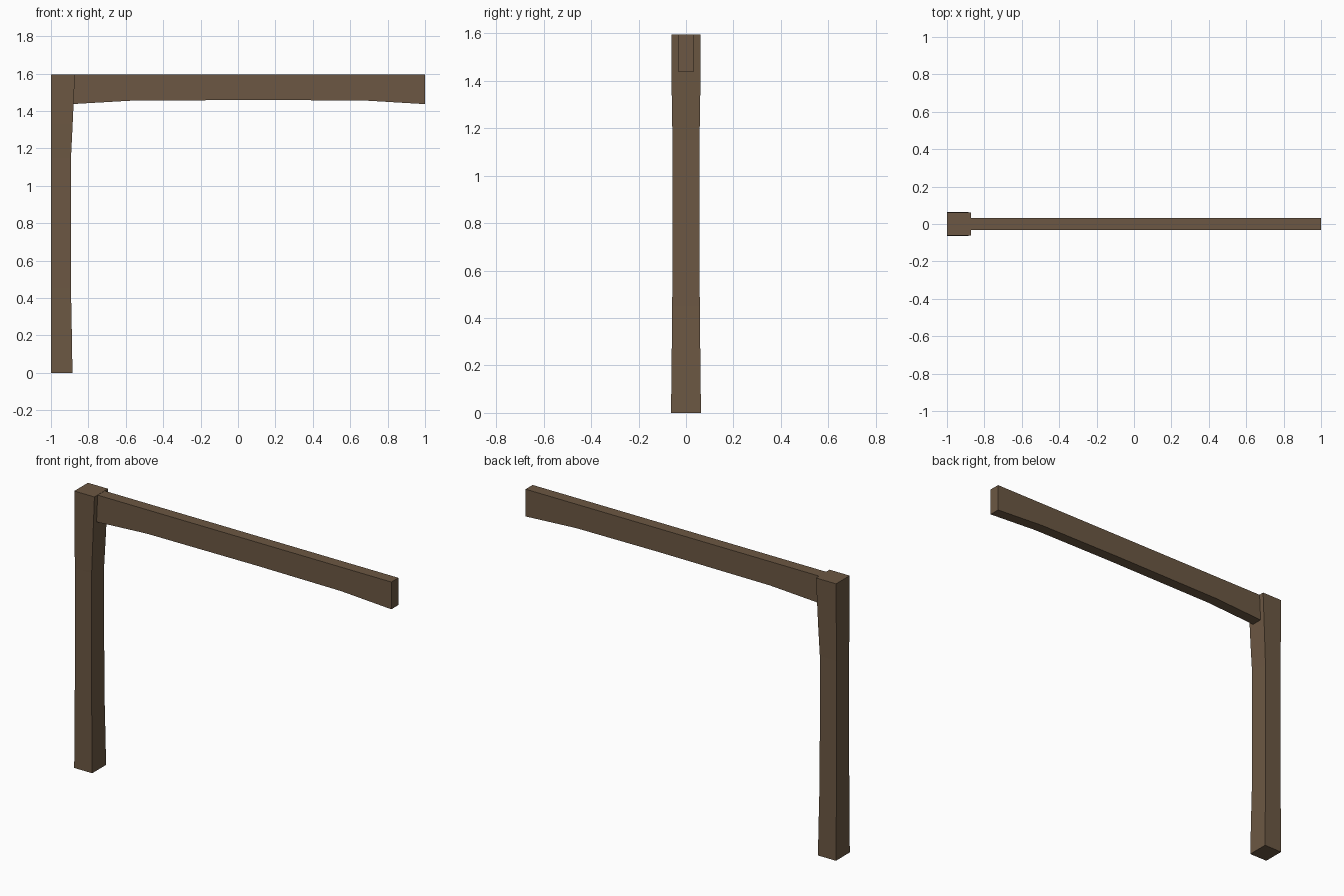
import bpy, bmesh

if "Cube" in bpy.data.objects:
    bpy.data.objects.remove(bpy.data.objects["Cube"])

wood = bpy.data.materials.new("dark brown wood")
wood.diffuse_color = (0.15, 0.097, 0.056, 1)
wood.use_nodes = True
wood.node_tree.nodes["Principled BSDF"].inputs["Base Color"].default_value = wood.diffuse_color


def loft(name, rings):
    """Skin a chain of four-cornered rings and cap both ends."""
    bm = bmesh.new()
    loops = [[bm.verts.new(p) for p in ring] for ring in rings]
    for a, b in zip(loops, loops[1:]):
        for i in range(4):
            j = (i + 1) % 4
            bm.faces.new((a[i], a[j], b[j], b[i]))
    bm.faces.new(loops[0])
    bm.faces.new(loops[-1])
    bmesh.ops.recalc_face_normals(bm, faces=bm.faces)
    mesh = bpy.data.meshes.new(name)
    bm.to_mesh(mesh)
    bm.free()
    mesh.materials.append(wood)
    obj = bpy.data.objects.new(name, mesh)
    bpy.context.collection.objects.link(obj)
    return obj


# Post: flat outer face, slightly waisted on the other three sides
post = [(0, -0.885, 0.063), (0.19, -0.888, 0.061), (0.45, -0.893, 0.058),
        (1.15, -0.893, 0.057), (1.33, -0.884, 0.060), (1.595, -0.872, 0.062)]
loft("post", [[(-1, -h, z), (x, -h, z), (x, h, z), (-1, h, z)]
              for z, x, h in post])

# Beam: straight top, shallow arched underside
beam = [(-0.89, 1.437), (-0.56, 1.456), (0.15, 1.459), (0.68, 1.456), (1, 1.437)]
w, top = 0.032, 1.594
loft("beam", [[(x, -w, z), (x, w, z), (x, w, top), (x, -w, top)]
              for x, z in beam])
